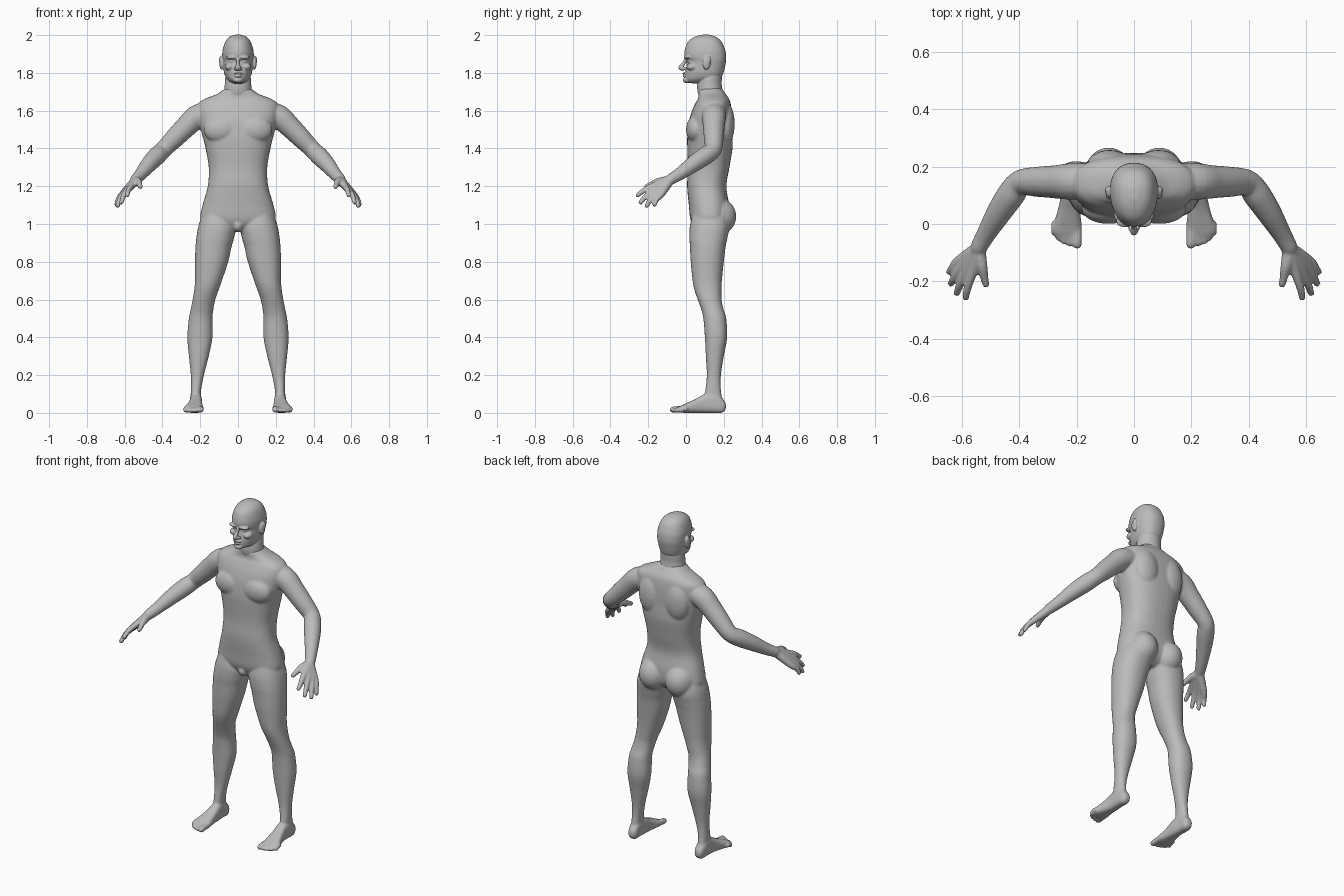
import bpy, bmesh, math
from mathutils import Vector, Matrix

skin = bpy.data.materials.new("plain grey")
skin.diffuse_color = (0.5, 0.5, 0.5, 1)


def smooth_rows(rows, n=5):
    """Catmull-Rom interpolation of rows of numbers."""
    out = []
    for i in range(len(rows) - 1):
        p0, p1, p2 = rows[max(i - 1, 0)], rows[i], rows[i + 1]
        p3 = rows[min(i + 2, len(rows) - 1)]
        for k in range(n):
            t = k / n
            out.append([0.5 * (2 * b + (c - a) * t + (2 * a - 5 * b + 4 * c - d) * t * t
                               + (3 * b - a - 3 * c + d) * t ** 3)
                        for a, b, c, d in zip(p0, p1, p2, p3)])
    out.append(list(rows[-1]))
    return out


def bridge(bm, rings):
    rings = [[bm.verts.new(p) for p in r] for r in rings]
    n = len(rings[0])
    for a, b in zip(rings, rings[1:]):
        for i in range(n):
            bm.faces.new((a[i], a[(i + 1) % n], b[(i + 1) % n], b[i]))
    bm.faces.new(rings[0][::-1])
    bm.faces.new(rings[-1])


def loft(bm, rows, p=2.2, egg=0.0, along_y=False, n=40):
    """Rows: station, x min, x max, depth min, depth max."""
    rings = []
    for s, x0, x1, v0, v1 in smooth_rows(rows):
        ring = []
        for k in range(n):
            a = 2 * math.pi * k / n
            c, d = math.cos(a), math.sin(a)
            c = math.copysign(abs(c) ** (2 / p), c)
            d = math.copysign(abs(d) ** (2 / p), d)
            x = (x0 + x1) / 2 + (x1 - x0) / 2 * c * (1 + egg * d)
            v = (v0 + v1) / 2 + (v1 - v0) / 2 * d
            ring.append((x, s, v) if along_y else (x, v, s))
        rings.append(ring)
    bridge(bm, rings)


def tube(bm, pts, n=16):
    """Round-ended tube through points of x, y, z, radius."""
    rows = smooth_rows(pts)
    P = [Vector(r[:3]) for r in rows]
    t0, t1 = (P[0] - P[1]).normalized(), (P[-1] - P[-2]).normalized()
    r0, r1 = rows[0][3], rows[-1][3]
    caps = [math.radians(a) for a in (25, 50, 75)]
    path = [(P[0] + t0 * r0 * math.sin(a), r0 * math.cos(a)) for a in reversed(caps)]
    path += [(q, r[3]) for q, r in zip(P, rows)]
    path += [(P[-1] + t1 * r1 * math.sin(a), r1 * math.cos(a)) for a in caps]
    rings = []
    for i, (q, r) in enumerate(path):
        t = (path[min(i + 1, len(path) - 1)][0] - path[max(i - 1, 0)][0]).normalized()
        u = t.cross(Vector((0.6, 0.5, 0.62))).normalized()
        w = t.cross(u)
        rings.append([q + (u * math.cos(2 * math.pi * k / n) + w * math.sin(2 * math.pi * k / n)) * r
                      for k in range(n)])
    bridge(bm, rings)


def ball(bm, loc, size):
    bmesh.ops.create_icosphere(bm, subdivisions=3, radius=1,
                               matrix=Matrix.LocRotScale(Vector(loc), None, Vector(size)))


def mirror(bm):
    geom = bmesh.ops.duplicate(bm, geom=bm.verts[:] + bm.edges[:] + bm.faces[:])["geom"]
    for g in geom:
        if isinstance(g, bmesh.types.BMVert):
            g.co.x *= -1


def finish(bm, name, voxel, iterations):
    bmesh.ops.recalc_face_normals(bm, faces=bm.faces[:])
    me = bpy.data.meshes.new(name)
    bm.to_mesh(me)
    bm.free()
    me.materials.append(skin)
    ob = bpy.data.objects.new(name, me)
    bpy.context.collection.objects.link(ob)
    rem = ob.modifiers.new("fuse", 'REMESH')
    rem.mode, rem.voxel_size, rem.use_smooth_shade = 'VOXEL', voxel, True
    sm = ob.modifiers.new("soften", 'SMOOTH')
    sm.factor, sm.iterations = 0.5, iterations


# ---------- body: one side first ----------
bm = bmesh.new()

# leg
loft(bm, [(1.10, .05, .17, .05, .20), (1.0, .01, .207, .022, .23), (.93, .02, .22, .018, .22),
          (.88, .034, .225, .021, .21), (.8, .052, .228, .025, .2), (.7, .085, .228, .035, .19),
          (.65, .103, .232, .045, .188), (.6, .12, .24, .062, .188), (.55, .13, .25, .08, .198),
          (.5, .135, .26, .092, .213), (.4, .135, .268, .1, .218), (.3, .155, .26, .105, .2),
          (.2, .18, .25, .11, .185), (.12, .195, .25, .102, .185), (.04, .195, .252, .09, .198)])
# foot
loft(bm, [(.211, .205, .24, .02, .05), (.19, .195, .25, 0, .08), (.15, .193, .255, 0, .11),
          (.1, .19, .255, 0, .1), (.05, .188, .265, 0, .073), (0, .183, .28, 0, .05),
          (-.03, .183, .283, .002, .037), (-.045, .19, .265, .006, .03)], p=2.8, along_y=True)
# toes
for x, tip, r in [(.198, -.07, .017), (.224, -.067, .012), (.244, -.06, .012),
                  (.262, -.048, .012), (.278, -.03, .012)]:
    tube(bm, [(x, 0, .022, r), (x, (tip - .01) / 2, .02, r), (x, tip, r, r)])
# arm
tube(bm, [(.16, .15, 1.588, .062), (.22, .148, 1.565, .064), (.275, .147, 1.515, .058),
          (.335, .147, 1.455, .053), (.395, .143, 1.394, .046), (.43, .10, 1.36, .049),
          (.47, .04, 1.318, .044), (.515, -.035, 1.264, .034), (.54, -.08, 1.237, .03)])
# fingers, each running back through the palm to the wrist
for knuckle, tip in [((.562, -.165, 1.205), (.588, -.264, 1.148)),
                     ((.583, -.162, 1.185), (.620, -.247, 1.108)),
                     ((.600, -.150, 1.168), (.641, -.212, 1.090)),
                     ((.612, -.130, 1.157), (.646, -.170, 1.098))]:
    k, t = Vector(knuckle), Vector(tip)
    mid = k.lerp(t, .5) + Vector((.004, -.005, .004))
    tube(bm, [(.54, -.085, 1.233, .026), (*k, .0185), (*mid, .0145), (*k.lerp(t, .92), .0125)])
# thumb
tube(bm, [(.543, -.09, 1.23, .026), (.53, -.145, 1.225, .02), (.523, -.18, 1.212, .0155),
          (.516, -.21, 1.197, .013)])
# chest, shoulder blade and buttock
ball(bm, (.088, .053, 1.5), (.095, .053, .075))
ball(bm, (.085, .205, 1.53), (.08, .053, .12))
ball(bm, (.088, .165, 1.04), (.088, .102, .1))
mirror(bm)

# trunk
loft(bm, [(s, -w, w, f, b) for s, w, f, b in [
    (1.735, .05, .085, .17), (1.705, .085, .066, .198), (1.685, .118, .066, .212),
    (1.665, .17, .064, .227), (1.64, .208, .05, .236), (1.6, .215, .032, .242),
    (1.55, .207, .017, .245), (1.5, .197, .01, .245), (1.45, .184, .006, .247),
    (1.4, .172, .007, .246), (1.3, .155, .01, .23), (1.2, .16, .006, .214),
    (1.1, .188, .015, .228), (1.03, .2, .022, .225), (.99, .17, .04, .205),
    (.965, .08, .07, .17)]], p=2.4)
# groin
ball(bm, (0, .065, .99), (.03, .045, .035))
finish(bm, "body", .0056, 8)

# ---------- head ----------
bm = bmesh.new()
ball(bm, (.087, .108, 1.853), (.012, .021, .036))    # ear
ball(bm, (.09, .117, 1.866), (.011, .014, .024))     # ear rim
ball(bm, (.03, .009, 1.882), (.033, .021, .010))     # brow
ball(bm, (.032, .022, 1.861), (.015, .013, .011))    # eye
ball(bm, (.045, .032, 1.832), (.025, .03, .02))      # cheekbone
ball(bm, (.012, -.012, 1.822), (.009, .013, .009))   # nostril
mirror(bm)

# skull and jaw
loft(bm, [(s, -w, w, f, b) for s, w, f, b in [
    (2.002, .015, .085, .125), (1.99, .046, .045, .16), (1.965, .067, .01, .188),
    (1.92, .081, -.007, .208), (1.885, .083, -.007, .213), (1.862, .081, .006, .212),
    (1.835, .078, .002, .207), (1.805, .074, -.003, .2), (1.785, .068, -.004, .192),
    (1.768, .058, -.004, .17), (1.753, .04, .006, .13), (1.745, .018, .03, .09)]], egg=.1)
# neck
loft(bm, [(s, -w, w, f, b) for s, w, f, b in [
    (1.83, .058, .09, .185), (1.78, .067, .07, .19), (1.74, .07, .06, .189),
    (1.7, .075, .061, .195), (1.65, .08, .075, .205)]], p=2)
# nose
tube(bm, [(0, -.001, 1.874, .009), (0, -.011, 1.852, .009), (0, -.027, 1.83, .0135),
          (0, -.02, 1.821, .011)])
ball(bm, (0, -.002, 1.797), (.024, .017, .006))      # upper lip
ball(bm, (0, -.001, 1.783), (.021, .017, .007))      # lower lip
ball(bm, (0, .008, 1.762), (.026, .025, .017))       # chin
finish(bm, "head", .0034, 4)
